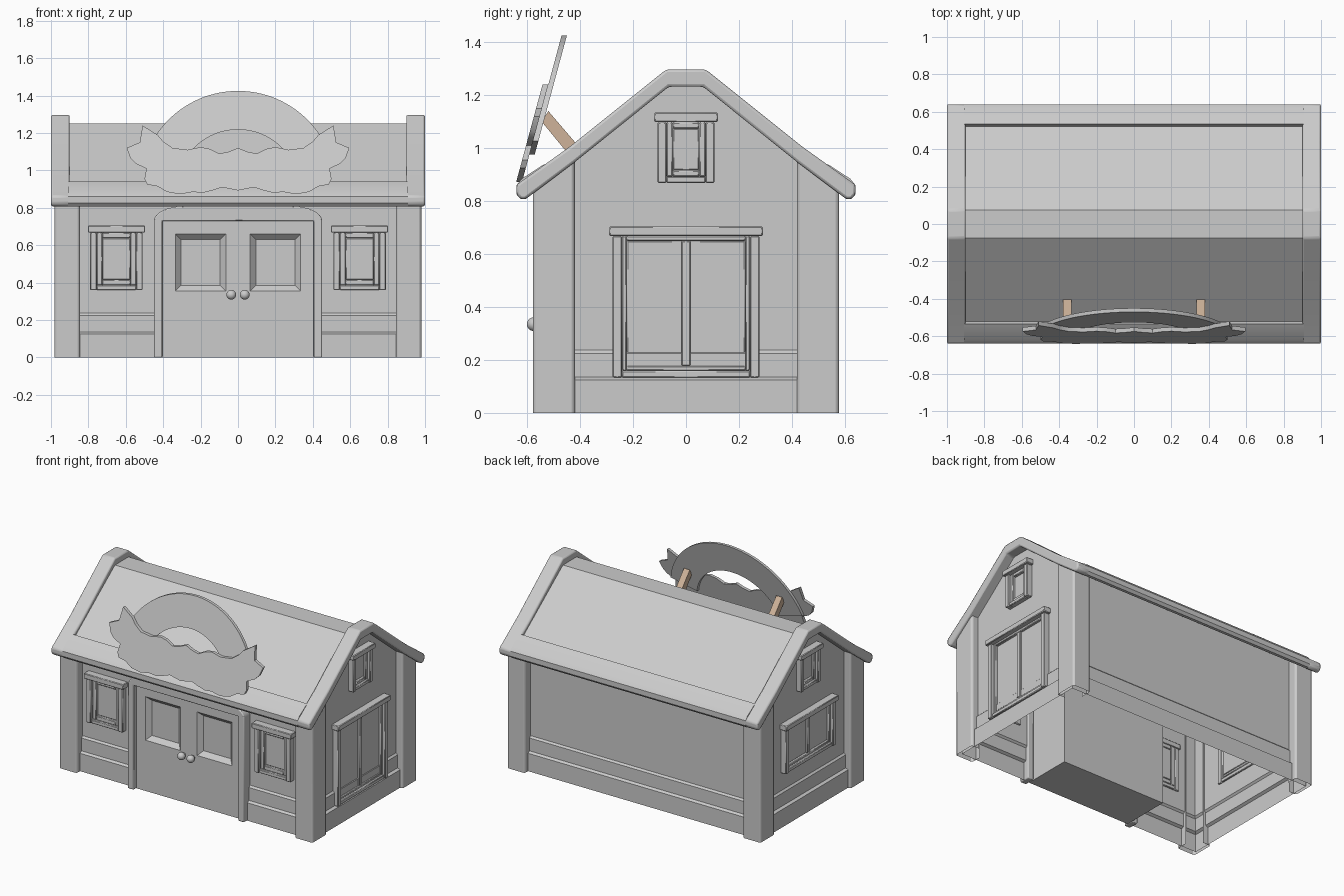
import bpy, bmesh, math
from mathutils import Matrix, Vector

if "Cube" in bpy.data.objects:
    bpy.data.objects.remove(bpy.data.objects["Cube"])


def finish(name, bm, bevel=0.0, segments=2, fix=True):
    if fix:
        bmesh.ops.recalc_face_normals(bm, faces=bm.faces[:])
    mesh = bpy.data.meshes.new(name)
    bm.to_mesh(mesh)
    bm.free()
    ob = bpy.data.objects.new(name, mesh)
    bpy.context.collection.objects.link(ob)
    if bevel:
        m = ob.modifiers.new("bevel", 'BEVEL')
        m.width, m.segments, m.limit_method = bevel, segments, 'ANGLE'
        m.angle_limit = math.radians(25)
    return ob


def mirrored(half):
    return half + [(-a, b) for a, b in reversed(half) if a != 0]


def prism(name, pts, axis, a, b, bevel=0.0, lean=0.0):
    """Extrude a profile along x (pts are y,z) or along y (pts are x,z)."""
    bm = bmesh.new()
    def point(p, d):
        if axis == 'x':
            return (d, p[0], p[1])
        return (p[0], d + (p[1] - 0.87) * lean, p[1])
    lo = [bm.verts.new(point(p, a)) for p in pts]
    hi = [bm.verts.new(point(p, b)) for p in pts]
    bm.faces.new(lo)
    bm.faces.new(hi[::-1])
    n = len(pts)
    for i in range(n):
        j = (i + 1) % n
        bm.faces.new((lo[i], lo[j], hi[j], hi[i]))
    return finish(name, bm, bevel)


def loft(bm, rings):
    vs = [[bm.verts.new(p) for p in r] for r in rings]
    for lo, hi in zip(vs, vs[1:]):
        for i in range(len(lo)):
            j = (i + 1) % len(lo)
            bm.faces.new((lo[i], lo[j], hi[j], hi[i]))
    return vs


# Shell walls with stepped plinth, open underneath
WX, WY = 0.93, 0.51
bm = bmesh.new()
rings = []
for o, z in ((.03, 0), (.03, .125), (.012, .135), (.012, .225), (0, .237), (0, .88)):
    x, y = WX + o, WY + o
    rings.append([(-x, -y, z), (x, -y, z), (x, y, z), (-x, y, z)])
top = loft(bm, rings)[-1]
for a, b in ((top[2], top[1]), (top[0], top[3])):
    s = 1 if a.co.y > 0 else -1
    gable = [(.42, .95), (.065, 1.235), (-.065, 1.235), (-.42, .95)]
    bm.faces.new([a] + [bm.verts.new((a.co.x, s * y, z)) for y, z in gable] + [b])
finish("walls", bm)

# Corner posts: thin L-shaped shells reaching up to the roof
for sx in (-1, 1):
    for sy in (-1, 1):
        bm = bmesh.new()
        path = [(.845, .50), (.845, .577), (.98, .577), (.98, .42), (.92, .42)]
        cols = [[bm.verts.new((sx * x, sy * y, z)) for z in (0, .955 - (y - .42) * .74)]
                for x, y in path]
        for p, q in zip(cols, cols[1:]):
            f = [p[0], p[1], q[1], q[0]]
            bm.faces.new(f if sx * sy > 0 else f[::-1])
        finish("corner_post", bm, .012, fix=False)

# Roof: recessed slab with eave lips, and thicker gable bands
under = [(.64, .825), (.625, .808), (.605, .808), (.42, .947), (.065, 1.232)]
slab = mirrored([(.075, 1.25), (.522, .915), (.535, .94), (.62, .885), (.64, .86)] + under)
prism("roof_slab", slab, 'x', -.91, .91)
band = mirrored([(.075, 1.297), (.44, 1.005), (.64, .862)] + under)
for s in (-1, 1):
    prism("gable_band", band, 'x', s * .90, s * 1.0, .014)

# Door block with sunken panels
for s in (-1, 1):
    bm = bmesh.new()
    rings = []
    for x0, x1, z0, z1, y in ((0, .405, 0, .73, -.2), (0, .405, 0, .73, -.545),
                              (.065, .335, .355, .66, -.545), (.095, .305, .385, .63, -.515)):
        rings.append([(s * x0, y, z0), (s * x1, y, z0), (s * x1, y, z1), (s * x0, y, z1)])
    vs = loft(bm, rings)
    bm.faces.new(vs[0])
    bm.faces.new(vs[-1])
    finish("door", bm)
    # Round knob on a short stem
    bm = bmesh.new()
    bmesh.ops.create_uvsphere(bm, u_segments=20, v_segments=12, radius=.026,
                              matrix=Matrix.Translation((s * .036, -.575, .335)))
    bmesh.ops.create_cone(bm, cap_ends=True, segments=14, radius1=.012, radius2=.012, depth=.04,
                          matrix=Matrix.Translation((s * .036, -.555, .335))
                          @ Matrix.Rotation(math.pi / 2, 4, 'X'))
    finish("door_knob", bm)

# Door surround with rounded upper corners
arc = [(.28 + .17 * math.sin(t * math.pi / 16), .73 + .08 * math.cos(t * math.pi / 16))
       for t in range(9)]
prism("door_frame", mirrored([(0, .81)] + arc + [(.45, 0), (.405, 0), (.405, .73), (0, .73)]),
      'y', -.577, -.50, .006)


def window(name, x, y, turn, half, z0, z1, jamb, sash, mullion=False):
    """Window facing -y before turning; depths are measured out from the wall."""
    bm = bmesh.new()
    inner, head = half - jamb, z1 - .037
    bottom = z0 + jamb * .75
    a, b = inner - sash, bottom + sash
    c = head - sash
    boxes = [(-half, -inner, -.01, .04, z0, head), (inner, half, -.01, .04, z0, head),
             (-inner, inner, -.01, .034, z0, bottom),
             (-half - .013, half + .013, -.01, .052, head, z1),
             (-inner, -a, -.01, .022, bottom, head), (a, inner, -.01, .022, bottom, head),
             (-a, a, -.01, .022, bottom, b), (-a, a, -.01, .022, c, head),
             (-a, a, -.01, .008, b, c)]
    if mullion:
        boxes.append((-.017, .017, 0, .022, b, c))
    for u0, u1, d0, d1, v0, v1 in boxes:
        centre = Vector(((u0 + u1) / 2, -(d0 + d1) / 2, (v0 + v1) / 2))
        size = Matrix.Diagonal((u1 - u0, d1 - d0, v1 - v0, 1))
        bmesh.ops.create_cube(bm, size=1, matrix=Matrix.Translation(centre) @ size)
    bm.transform(Matrix.Translation((x, y, 0)) @ Matrix.Rotation(turn, 4, 'Z'))
    finish(name, bm, .004, 1)


# Front windows, attic windows and the two different side windows
for s in (-1, 1):
    window("front_window", s * .65, -WY, 0, .14, .36, .705, .035, .03)
    window("attic_window", s * WX, 0, s * math.pi / 2, .107, .868, 1.135, .033, .024)
window("right_side_window", WX, 0, math.pi / 2, .277, .133, .705, .035, .018, True)
window("left_side_window", -WX, 0, -math.pi / 2, .277, .36, .705, .035, .018, True)

# Leaning sign: half ring behind a wavy scroll
LEAN = .27
angles = [math.radians(90 - 76 * i / 28) for i in range(29)]
outer = [(.525 * math.cos(t) if i else 0, .90 + .525 * math.sin(t)) for i, t in enumerate(angles)]
ring = outer + [(.325 * math.cos(t), .90 + .318 * math.sin(t)) for t in reversed(angles[1:])]
prism("sign_ring", mirrored(ring + [(0, 1.218)]), 'y', -.62, -.60, 0, LEAN)
scroll = [(0, 1.12), (.05, 1.10), (.10, 1.09), (.15, 1.115), (.20, 1.125), (.27, 1.11),
          (.35, 1.12), (.40, 1.155), (.43, 1.19), (.51, 1.24), (.525, 1.15), (.595, 1.12),
          (.575, 1.065), (.545, 1.035), (.49, 1.01), (.50, .955), (.485, .925), (.43, .915),
          (.38, .885), (.31, .873), (.24, .885), (.19, .88), (.13, .895), (.085, .91), (0, .893)]
prism("sign_scroll", mirrored(scroll), 'y', -.642, -.62, 0, LEAN)

# Wooden braces holding the sign to the roof
wood = bpy.data.materials.new("wood")
wood.diffuse_color = (.62, .45, .32, 1)
wood.use_nodes = True
wood.node_tree.nodes["Principled BSDF"].inputs["Base Color"].default_value = wood.diffuse_color
for s in (-1, 1):
    brace = prism("sign_brace", [(-.545, 1.10), (-.52, 1.14), (-.40, 1.0), (-.43, .96)], 'x',
                  s * .335, s * .38)
    brace.data.materials.append(wood)

# Smooth the rounded surfaces, keep hard edges
bpy.ops.object.select_all(action='SELECT')
bpy.context.view_layer.objects.active = bpy.data.objects["walls"]
bpy.ops.object.shade_smooth_by_angle(angle=math.radians(35))
